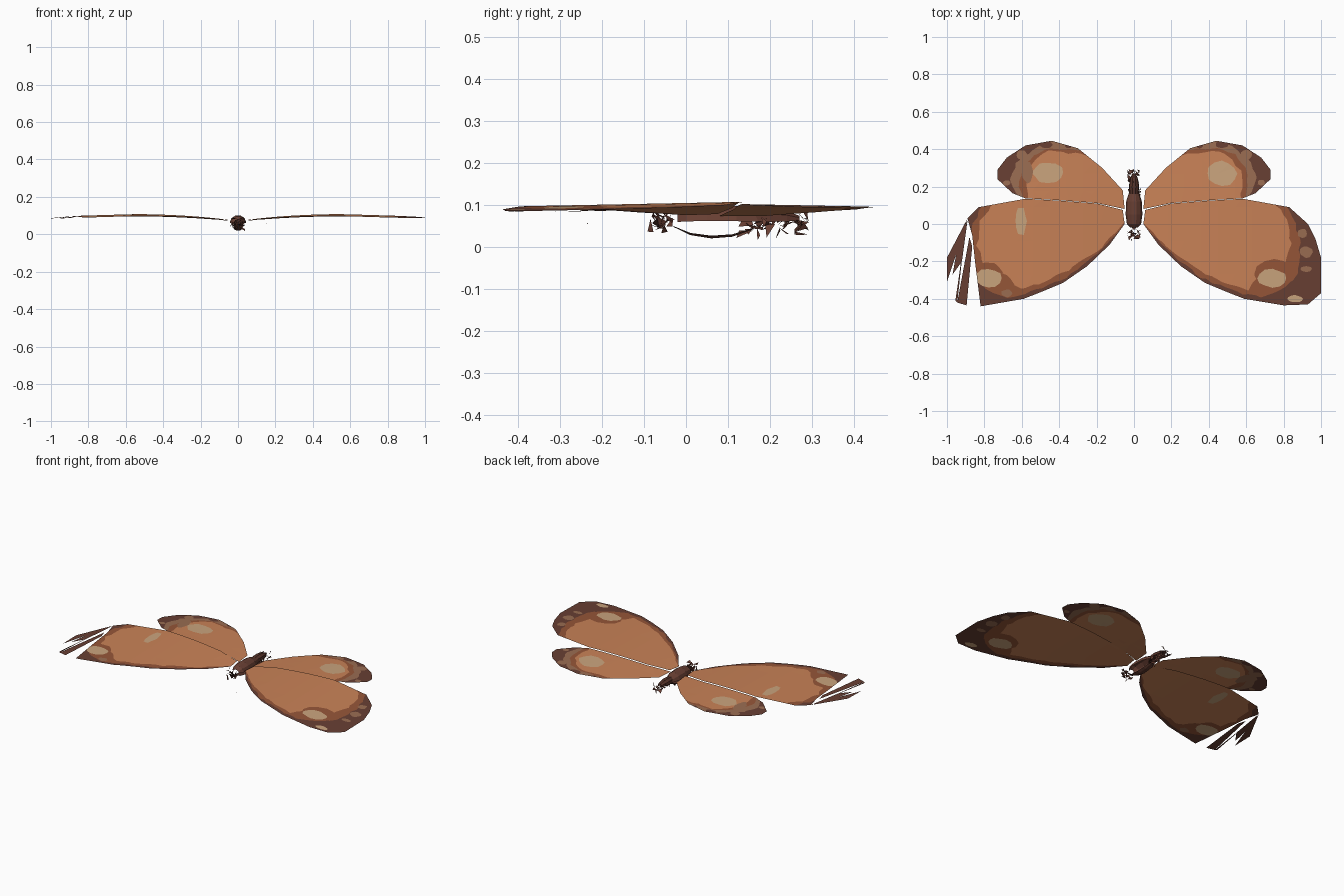
import bpy, math, random
from mathutils import Vector
from mathutils.geometry import delaunay_2d_cdt

cube = bpy.data.objects.get("Cube")
if cube:
    bpy.data.objects.remove(cube)
random.seed(4)


def material(name, rgb):
    """Flat material from 0-255 display values, stored as linear."""
    col = [((c / 255 + .055) / 1.055) ** 2.4 for c in rgb] + [1]
    m = bpy.data.materials.new(name)
    m.use_nodes = True
    m.diffuse_color = col
    m.node_tree.nodes["Principled BSDF"].inputs["Base Color"].default_value = col
    return m


RIM, MUTED, MID, ORANGE, PALE, BODY = range(6)
MATS = [material("dark brown rim", (104, 63, 51)),
        material("muted tan", (154, 109, 82)),
        material("rust brown", (150, 86, 56)),
        material("orange", (201, 130, 87)),
        material("pale tan", (202, 164, 125)),
        material("body brown", (88, 52, 42))]


def add_object(name, verts, faces, indices):
    me = bpy.data.meshes.new(name)
    me.from_pydata(verts, [], faces)
    for m in MATS:
        me.materials.append(m)
    for p, i in zip(me.polygons, indices):
        p.material_index = i
    ob = bpy.data.objects.new(name, me)
    bpy.context.collection.objects.link(ob)
    return ob


def split(poly, wobble=0.0, step=.05):
    """Counter-clockwise copy of a polygon with short, optionally rough sides."""
    pts = [Vector(p) for p in poly]
    area = sum(a.x * b.y - b.x * a.y for a, b in zip(pts, pts[1:] + pts[:1]))
    if area < 0:
        pts.reverse()
    out = []
    for a, b in zip(pts, pts[1:] + pts[:1]):
        n = max(1, round((b - a).length / step))
        for k in range(n):
            j = Vector((random.uniform(-1, 1), random.uniform(-1, 1))) * wobble
            out.append(a.lerp(b, k / n) + j)
    return out


def blob(x, y, rx, ry):
    """Irregular round spot."""
    pts = []
    for k in range(12):
        r = random.uniform(.88, 1.1)
        a = k * math.tau / 12
        pts.append((x + rx * r * math.cos(a), y + ry * r * math.sin(a)))
    return pts


def height(x, y, tilt):
    a = abs(x)
    rise = 1 - (1 - min(a / .55, 1)) ** 2
    return .07 + .035 * rise - .026 * max(0, a - .55) + tilt * y


def wing(name, side, outline, areas, spots, tilt):
    """Sheet cut exactly along its colour areas; later areas paint over earlier."""
    loops = [(RIM, split(outline))]
    loops += [(c, split(p, .007, .035)) for c, p in areas]
    loops += [(c, split(blob(*s), 0, 1)) for c, *s in spots]
    coords, faces = [], []
    for _, loop in loops:
        faces.append(list(range(len(coords), len(coords) + len(loop))))
        coords += loop
    # inner points so that the sheet can bend
    coords += [Vector((i * .09, j * .09)) for i in range(1, 12) for j in range(-5, 6)]
    vs, _, fs, _, _, src = delaunay_2d_cdt(coords, [], faces, 1, 1e-5)
    keep = [(f, max(s)) for f, s in zip(fs, src) if 0 in s]
    used = sorted({v for f, _ in keep for v in f})
    new = {v: i for i, v in enumerate(used)}
    verts = [(side * vs[v].x, vs[v].y, height(*vs[v], tilt)) for v in used]
    polys = [[new[v] for v in f][::side] for f, _ in keep]
    add_object(name, verts, polys, [loops[s][0] for _, s in keep])


# Fore wings: shared edges, whole tip on the left, torn tip on the right
fore_lead = [(.05, .0), (.13, -.11), (.25, -.225), (.38, -.315), (.5, -.365), (.59, -.4)]
fore_trail = [(.83, .09), (.72, .11), (.58, .135), (.4, .125), (.2, .11), (.06, .075)]
whole_tip = [(.8, -.435), (.93, -.43), (1, -.37), (1, -.18), (.97, -.08), (.93, .0)]
torn_tip = [(.82, -.44), (.85, -.2), (.865, -.06), (.89, .03)]

fore_mid = [(.03, .02), (.2, -.16), (.36, -.285), (.55, -.365), (.68, -.395), (.79, -.35),
            (.87, -.27), (.89, -.1), (.86, .01), (.79, .13), (.55, .17), (.03, .12)]
fore_orange = [(.03, .03), (.2, -.15), (.35, -.25), (.51, -.32), (.61, -.35), (.68, -.27),
               (.8, -.22), (.84, -.11), (.82, .02), (.74, .13), (.55, .17), (.03, .12)]
fore_areas = [(MID, fore_mid), (ORANGE, fore_orange)]

wing("left_fore_wing", 1, fore_lead + whole_tip + fore_trail, fore_areas,
     [(MID, .75, -.27, .1, .08), (PALE, .74, -.29, .075, .048), (PALE, .86, -.4, .04, .02),
      (MUTED, .92, -.15, .035, .03), (MUTED, .9, -.05, .025, .025),
      (MUTED, .92, -.24, .03, .016)], .02)
wing("right_fore_wing", -1, fore_lead + torn_tip + fore_trail, fore_areas,
     [(MID, .79, -.26, .09, .06), (PALE, .78, -.29, .07, .05), (PALE, .605, .015, .03, .08),
      (MUTED, .68, -.37, .03, .02)], .02)

# Hind wings
hind_outline = [(.05, .08), (.06, .18), (.17, .3), (.3, .405), (.44, .445), (.58, .42),
                (.68, .355), (.73, .29), (.73, .24), (.65, .165), (.58, .137),
                (.4, .127), (.2, .112)]
hind_areas = [
    (MUTED, [(.12, .25), (.28, .42), (.45, .46), (.55, .39), (.63, .33), (.66, .24),
             (.59, .1), (.3, .08)]),
    (MID, [(.03, .05), (.15, .3), (.27, .395), (.45, .41), (.54, .37), (.6, .3),
           (.61, .2), (.59, .08), (.3, .06)]),
    (ORANGE, [(.03, .05), (.04, .2), (.15, .3), (.25, .365), (.38, .385), (.46, .39),
              (.52, .35), (.57, .28), (.58, .2), (.56, .08), (.3, .06)])]
hind_spots = [(RIM, .47, .425, .035, .02), (RIM, .35, .425, .02, .02),
              (MUTED, .6, .37, .03, .025), (MUTED, .68, .22, .02, .015)]
wing("left_hind_wing", 1, hind_outline, hind_areas,
     hind_spots + [(PALE, .47, .27, .08, .065)], -.02)
wing("right_hind_wing", -1, hind_outline, hind_areas,
     hind_spots + [(PALE, .46, .275, .085, .055), (MUTED, .57, .28, .03, .06)], -.02)

# Torn slivers of the right fore wing tip
slivers = [[(.89, .03), (.93, -.1), (1, -.31), (1, -.18)],
           [(.89, .02), (.92, -.2), (.97, -.27), (.94, -.1)],
           [(.895, -.02), (.91, -.1), (.945, -.42), (.955, -.41)],
           [(.88, -.07), (.865, -.12), (.895, -.435), (.945, -.42)]]
verts, faces = [], []
for s in slivers:
    faces.append(list(range(len(verts), len(verts) + len(s))))
    verts += [(-x, y, height(x, y, .02) - .03 * max(0, x - .9)) for x, y in s]
add_object("torn_wing_slivers", verts, faces, [RIM] * len(faces))


def shell(name, rings, z, start, end, cols, color):
    """Open arc swept along y; rings are (y, radius)."""
    verts, faces = [], []
    for y, r in rings:
        for k in range(cols + 1):
            a = math.radians(start + (end - start) * k / cols)
            verts.append((r * math.cos(a), y, z + r * math.sin(a)))
    for i in range(len(rings) - 1):
        for k in range(cols):
            a = i * (cols + 1) + k
            faces.append((a, a + 1, a + cols + 2, a + cols + 1))
    add_object(name, verts, faces, [color] * len(faces))


# Faceted body: upper back, slim abdomen, thin belly plate
shell("thorax_back", [(-.02, .02), (.0, .038), (.05, .045), (.12, .042), (.17, .026)],
      .058, 5, 175, 5, RIM)
shell("abdomen_back", [(.16, .024), (.2, .028), (.24, .022), (.27, .01)],
      .065, -10, 190, 5, BODY)
shell("belly_plate", [(-.03, .012), (.01, .032), (.06, .04), (.11, .036), (.16, .018)],
      .06, 235, 305, 3, BODY)


def shards(name, count, y0, y1, half_x, z0, z1, size):
    """Loose crumpled triangles filling a box."""
    verts, faces = [], []
    for _ in range(count):
        c = Vector((random.uniform(-half_x, half_x), random.uniform(y0, y1),
                    random.uniform(z0, z1)))
        for _ in range(3):
            verts.append(c + Vector([random.uniform(-size, size) for _ in range(3)]))
        n = len(verts)
        faces.append((n - 3, n - 2, n - 1))
    add_object(name, verts, faces, [random.choice((RIM, BODY)) for _ in faces])


shards("head_fragments", 24, -.075, -.04, .028, .045, .08, .02)
shards("abdomen_fragments", 26, .14, .25, .024, .035, .075, .022)
shards("tail_fragments", 18, .23, .285, .02, .045, .085, .02)
shards("loose_fleck", 1, -.235, -.235, 0, .055, .055, .004)
for v in bpy.data.objects["loose_fleck"].data.vertices:
    v.co.x += .155
